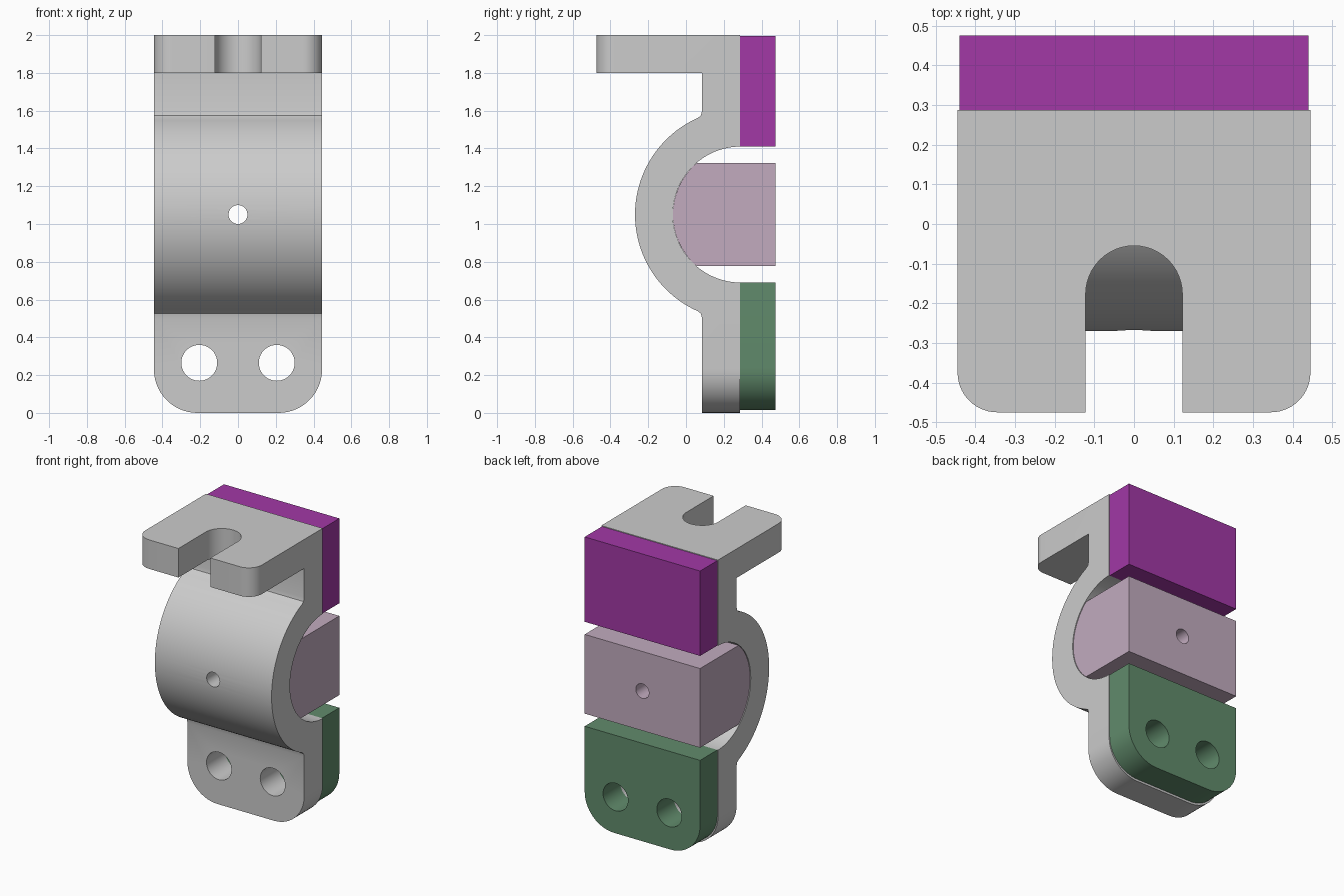
import bpy, bmesh
from math import sin, cos, acos, sqrt, pi, radians
from mathutils import Vector

if "Cube" in bpy.data.objects:
    bpy.data.objects.remove(bpy.data.objects["Cube"])

CY, CZ = 0.29, 1.05          # axis of the clamp arc
R_IN, R_OUT = 0.36, 0.56
BACK, SEAT = 0.475, 0.287    # rear face, plate/pad joint


def arc(r, a0, a1, n=48):
    """Points in the side plane (y, z) around the clamp axis."""
    return [(CY + r * cos(a0 + (a1 - a0) * i / n),
             CZ + r * sin(a0 + (a1 - a0) * i / n)) for i in range(n + 1)]


def extrude(name, pts, half, axis='x', rounds=()):
    """Extrude an outline along x or z; rounds = (edge test, radius)."""
    bm = bmesh.new()
    if axis == 'x':
        vs = [bm.verts.new((-half, y, z)) for y, z in pts]
        d = Vector((2 * half, 0, 0))
    else:
        vs = [bm.verts.new((x, y, 1.9 - half)) for x, y in pts]
        d = Vector((0, 0, 2 * half))
    f = bm.faces.new(vs)
    r = bmesh.ops.extrude_face_region(bm, geom=[f])
    bmesh.ops.translate(bm, vec=d,
                        verts=[v for v in r['geom'] if isinstance(v, bmesh.types.BMVert)])
    for test, radius in rounds:
        edges = [e for e in bm.edges if all(test(v.co) for v in e.verts)
                 and abs(e.verts[0].co.x - e.verts[1].co.x) < 1e-4]
        bmesh.ops.bevel(bm, geom=edges, offset=radius, segments=14,
                        profile=0.5, affect='EDGES')
    bmesh.ops.recalc_face_normals(bm, faces=bm.faces)
    me = bpy.data.meshes.new(name)
    bm.to_mesh(me)
    bm.free()
    ob = bpy.data.objects.new(name, me)
    bpy.context.collection.objects.link(ob)
    return ob


def drill(x, z, r):
    bpy.ops.mesh.primitive_cylinder_add(vertices=40, radius=r, depth=3,
                                        location=(x, 0, z), rotation=(pi / 2, 0, 0))
    return bpy.context.object


def activate(ob):
    bpy.ops.object.select_all(action='DESELECT')
    ob.select_set(True)
    bpy.context.view_layer.objects.active = ob


def finish(ob, cutters=(), color=None):
    """Cut the holes, shade and colour a part."""
    activate(ob)
    for c in cutters:
        c.hide_render = True
        m = ob.modifiers.new("cut", 'BOOLEAN')
        m.operation, m.solver, m.object = 'DIFFERENCE', 'EXACT', c
        bpy.ops.object.modifier_apply(modifier=m.name)
    bpy.ops.object.shade_smooth_by_angle(angle=radians(30))
    if color:
        mat = bpy.data.materials.new(ob.name + "_colour")
        mat.diffuse_color = (*color, 1)
        mat.use_nodes = True
        mat.node_tree.nodes["Principled BSDF"].inputs["Base Color"].default_value = mat.diffuse_color
        ob.data.materials.append(mat)


# Cutters: two screw holes, the centre pin hole and the slot in the top flange
screws = [drill(s * 0.205, 0.265, 0.095) for s in (-1, 1)]
pin = drill(0, CZ, 0.05)
slot_pts = [(0.122, -0.6)] + [(0.122 * cos(pi * i / 24), -0.177 + 0.122 * sin(pi * i / 24))
                              for i in range(25)] + [(-0.122, -0.6)]
slot = extrude("slot_cutter", slot_pts, 0.2, 'z')

# Bracket: flange, plate and curved clamp as one side profile
dy = CY - SEAT
ai = acos(-dy / R_IN)
ao = acos((0.062 - CY) / R_OUT)
outline = [(SEAT, 0), (SEAT, CZ - R_IN * sin(ai))]
outline += arc(R_IN, 2 * pi - ai, ai)[1:]
outline += [(SEAT, 2), (-BACK, 2), (-BACK, 1.8), (0.085, 1.8), (0.085, 1.6), (0.079, 1.574)]
outline += arc(R_OUT, ao, 2 * pi - ao)
outline += [(0.079, 0.526), (0.085, 0.50), (0.085, 0)]
bracket = extrude("bracket", outline, 0.445, rounds=[
    (lambda c: c.z < 1e-4, 0.23),
    (lambda c: c.y < -BACK + 1e-4, 0.10)])
finish(bracket, screws + [pin, slot])

# Upper pad
upper = extrude("upper_pad", [(SEAT, 1.41), (BACK, 1.41), (BACK, 1.995), (SEAT, 1.995)], 0.44)
finish(upper, color=(0.36, 0.04, 0.38))

# Middle pad: flat top and bottom, round nose seated in the clamp
h = 0.273
am = acos(-sqrt(R_IN ** 2 - h ** 2) / R_IN)
middle = extrude("middle_pad", [(BACK, CZ - h), (BACK, CZ + h)]
                 + arc(R_IN - 0.001, am, 2 * pi - am), 0.44)
finish(middle, [pin], (0.54, 0.41, 0.52))

# Lower pad with rounded lower corners
lower = extrude("lower_pad", [(SEAT, 0.015), (BACK, 0.015), (BACK, 0.69), (SEAT, 0.69)], 0.44,
                rounds=[(lambda c: c.z < 0.02, 0.225)])
finish(lower, screws, (0.12, 0.26, 0.15))

for c in screws + [pin, slot]:
    bpy.data.objects.remove(c, do_unlink=True)
